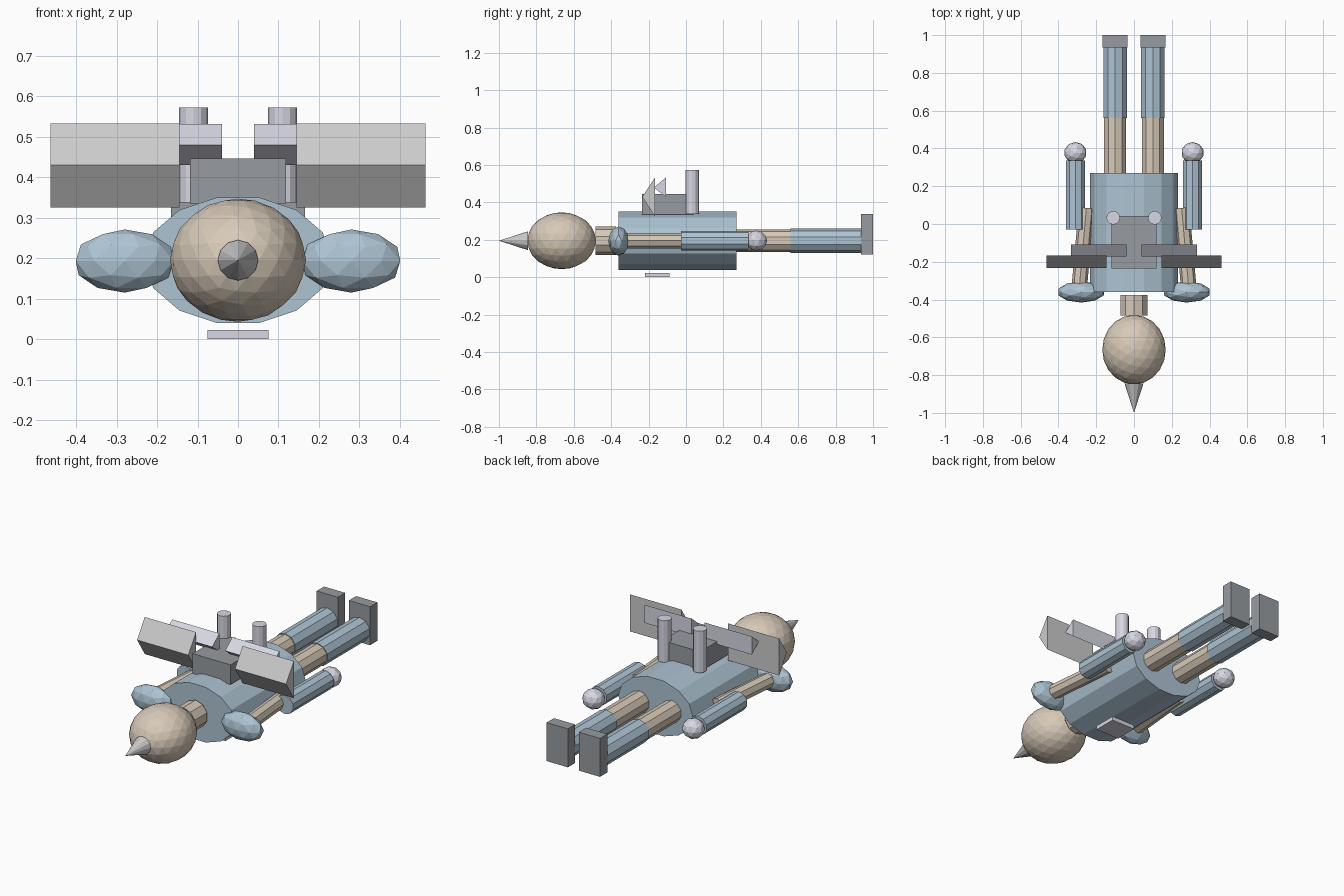
import bpy, bmesh, math
from mathutils import Matrix, Vector

if "Cube" in bpy.data.objects:
    bpy.data.objects.remove(bpy.data.objects["Cube"])


def material(name, rgb):
    m = bpy.data.materials.new(name)
    m.diffuse_color = (*rgb, 1)
    m.use_nodes = True
    m.node_tree.nodes["Principled BSDF"].inputs["Base Color"].default_value = m.diffuse_color
    return m


BLUE = material("blue_cloth", (0.42, 0.55, 0.65))
TAN = material("tan", (0.68, 0.59, 0.48))
DARK = material("dark_grey", (0.31, 0.33, 0.35))
METAL = material("pale_metal", (0.68, 0.68, 0.77))


def finish(name, bm, mat):
    bmesh.ops.recalc_face_normals(bm, faces=bm.faces)
    me = bpy.data.meshes.new(name)
    bm.to_mesh(me)
    bm.free()
    ob = bpy.data.objects.new(name, me)
    bpy.context.collection.objects.link(ob)
    if mat:
        me.materials.append(mat)


def box(name, lo, hi, mat):
    lo, hi = Vector(lo), Vector(hi)
    bm = bmesh.new()
    bmesh.ops.create_cube(bm, size=1, matrix=Matrix.Translation((lo + hi) / 2)
                          @ Matrix.Diagonal((*(hi - lo), 1)))
    finish(name, bm, mat)


def ball(name, center, radii, sub, mat):
    bm = bmesh.new()
    bmesh.ops.create_icosphere(bm, subdivisions=sub, radius=1,
                               matrix=Matrix.Translation(center) @ Matrix.Diagonal((*radii, 1)))
    finish(name, bm, mat)


def rod(name, a, b, r, sides, mat, r2=None, scale=(1, 1, 1), roll=0.0):
    a, b = Vector(a), Vector(b)
    d = b - a
    rot = d.to_track_quat('Z', 'Y').to_matrix().to_4x4()
    m = (Matrix.Translation((a + b) / 2) @ Matrix.Diagonal((*scale, 1))
         @ rot @ Matrix.Rotation(roll, 4, 'Z'))
    bm = bmesh.new()
    bmesh.ops.create_cone(bm, cap_ends=True, segments=sides, radius1=r,
                          radius2=r if r2 is None else r2, depth=d.length, matrix=m)
    finish(name, bm, mat)


def wedge(name, x0, x1, tip, back_y, z0, z1, mat):
    # triangular prism running along x
    bm = bmesh.new()
    prof = [tip, (back_y, z0), (back_y, z1)]
    f = bm.faces.new([bm.verts.new((x0, y, z)) for y, z in prof])
    ext = bmesh.ops.extrude_face_region(bm, geom=[f])["geom"]
    bmesh.ops.translate(bm, vec=(x1 - x0, 0, 0),
                        verts=[v for v in ext if isinstance(v, bmesh.types.BMVert)])
    finish(name, bm, mat)


Z = 0.195
# body, neck, head and pointed nose
rod("torso", (0, -0.36, Z), (0, 0.27, Z), 0.232, 14, BLUE,
    scale=(1, 1, 0.155 / 0.226), roll=math.pi / 2)
rod("neck", (0, -0.485, Z), (0, -0.375, Z), 0.075, 10, TAN)
ball("head", (0, -0.665, Z), (0.168, 0.184, 0.152), 3, TAN)
rod("nose_cone", (0, -0.845, Z), (0, -1.0, Z), 0.05, 12, None, r2=0)

# pack on the back and plate on the chest
box("back_pack", (-0.118, -0.235, 0.335), (0.118, 0.042, 0.446), DARK)
box("chest_plate", (-0.075, -0.22, 0), (0.075, -0.088, 0.023), METAL)

for s, side in ((-1, "left"), (1, "right")):
    # arms
    ball(side + "_shoulder", (s * 0.28, -0.36, 0.193), (0.127, 0.056, 0.078), 2, BLUE)
    rod(side + "_upper_arm", (s * 0.29, -0.34, Z), (s * 0.252, 0.085, Z), 0.041, 8, TAN)
    rod(side + "_sleeve", (s * 0.31, -0.028, Z), (s * 0.31, 0.335, Z), 0.053, 10, BLUE)
    ball(side + "_hand", (s * 0.31, 0.377, Z), (0.06, 0.057, 0.055), 2, METAL)
    # legs and boots
    rod(side + "_thigh", (s * 0.1, 0.26, Z), (s * 0.1, 0.57, Z), 0.061, 10, TAN)
    rod(side + "_shin", (s * 0.1, 0.56, Z), (s * 0.1, 0.94, Z), 0.066, 10, BLUE)
    box(side + "_boot", (s * 0.1 - 0.066, 0.935, 0.122), (s * 0.1 + 0.066, 1.0, 0.338), DARK)
    # thruster tubes and wings
    rod(side + "_thruster", (s * 0.11, 0.033, 0.338), (s * 0.11, 0.033, 0.572), 0.036, 12, METAL)
    wedge(side + "_wing_arm", s * 0.04, s * 0.333, (-0.172, 0.48), -0.108, 0.43, 0.532, METAL)
    wedge(side + "_wing_panel", s * 0.145, s * 0.463, (-0.234, 0.43), -0.166, 0.325, 0.533, None)
